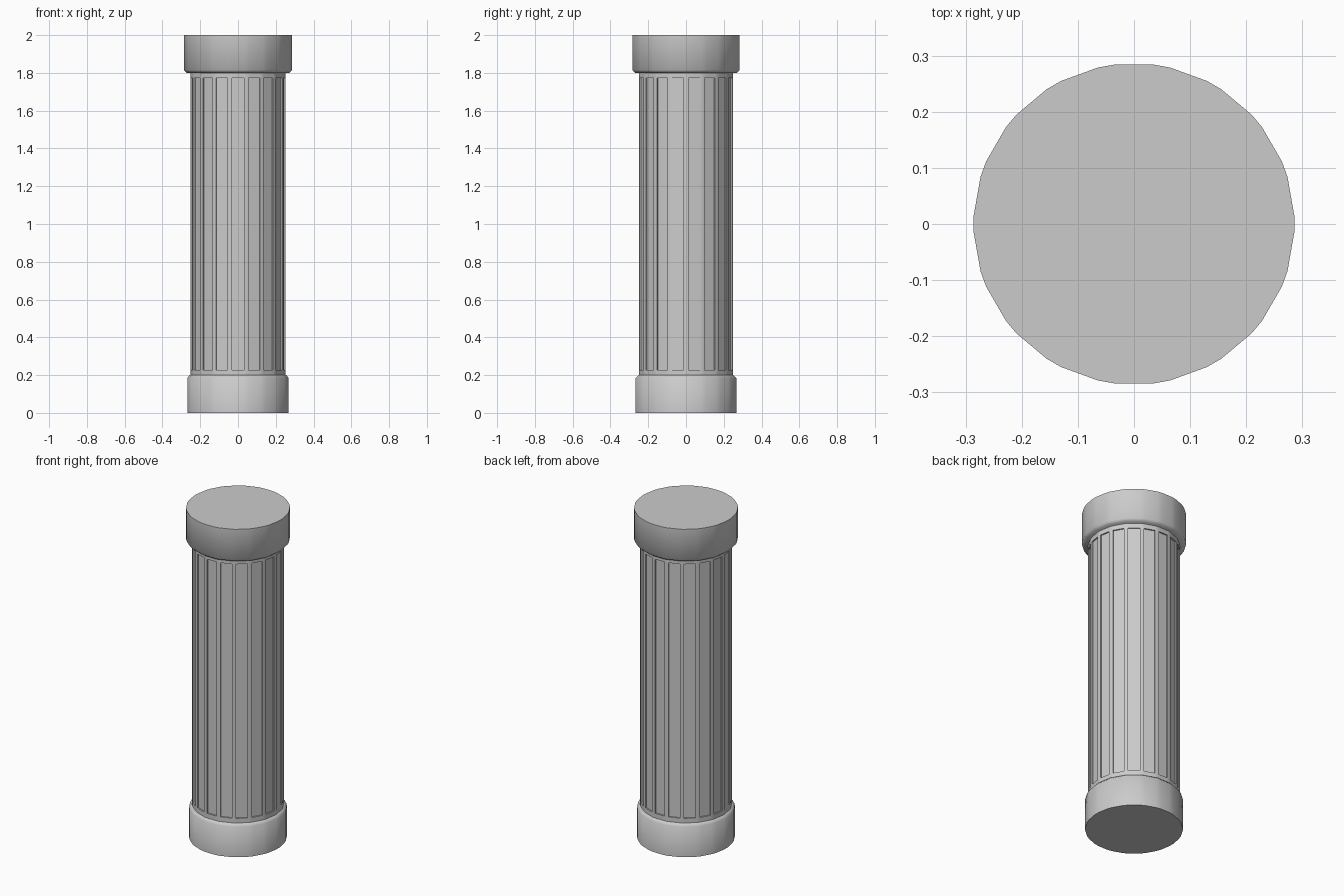
import bpy, bmesh, math

cube = bpy.data.objects.get("Cube")
if cube:
    bpy.data.objects.remove(cube, do_unlink=True)

SIDES = 18
stone = bpy.data.materials.new("grey_stone")
stone.use_nodes = True
GREY = (0.6, 0.6, 0.6, 1)
stone.diffuse_color = GREY
stone.node_tree.nodes["Principled BSDF"].inputs["Base Color"].default_value = GREY


def drum(name, apothem, z0, z1, chamfer, rim=None, flutes=None):
    """Prism with chamfered corners, an optional chamfered rim and sunken flutes."""
    bm = bmesh.new()
    radius = apothem / math.cos(math.pi / SIDES)
    ring = [bm.verts.new((radius * math.cos(i * math.tau / SIDES),
                          radius * math.sin(i * math.tau / SIDES), z0))
            for i in range(SIDES)]
    base = bm.faces.new(ring)
    top = bmesh.ops.extrude_face_region(bm, geom=[base])["geom"]
    bmesh.ops.translate(bm, vec=(0, 0, z1 - z0),
                        verts=[v for v in top if isinstance(v, bmesh.types.BMVert)])
    bmesh.ops.recalc_face_normals(bm, faces=bm.faces)

    # Chamfer the vertical corners and the rim facing the shaft
    def chosen(e):
        a, b = e.verts
        if abs(a.co.z - b.co.z) > 1e-4:
            return True
        return rim is not None and abs(a.co.z - rim) < 1e-4
    bmesh.ops.bevel(bm, geom=[e for e in bm.edges if chosen(e)], offset=chamfer,
                    offset_type='OFFSET', segments=1, profile=0.5, affect='EDGES')

    # Sink a flute into each wide side face
    if flutes:
        margin, end, depth = flutes
        bm.normal_update()
        walls = [f for f in bm.faces if abs(f.normal.z) < 0.1
                 and f.calc_area() > 0.05 * (z1 - z0)]
        bmesh.ops.inset_individual(bm, faces=walls, thickness=margin, depth=0)
        for f in walls:
            for v in f.verts:
                v.co.z += (end - margin) * (1 if v.co.z < (z0 + z1) / 2 else -1)
        for f in walls:
            n = f.normal.copy()
            sunk = bmesh.ops.extrude_discrete_faces(bm, faces=[f])["faces"][0]
            bmesh.ops.translate(bm, vec=n * -depth, verts=sunk.verts[:])

    mesh = bpy.data.meshes.new(name)
    bm.to_mesh(mesh)
    bm.free()
    mesh.materials.append(stone)
    obj = bpy.data.objects.new(name, mesh)
    bpy.context.collection.objects.link(obj)
    bpy.ops.object.select_all(action='DESELECT')
    obj.select_set(True)
    bpy.context.view_layer.objects.active = obj
    bpy.ops.object.shade_smooth_by_angle(angle=math.radians(50))
    return obj


drum("base", 0.267, 0, 0.2, 0.015, rim=0.2)
drum("fluted_shaft", 0.25, 0.19, 1.81, 0.008, flutes=(0.006, 0.04, 0.008))
drum("capital", 0.284, 1.8, 2, 0.015, rim=1.8)
